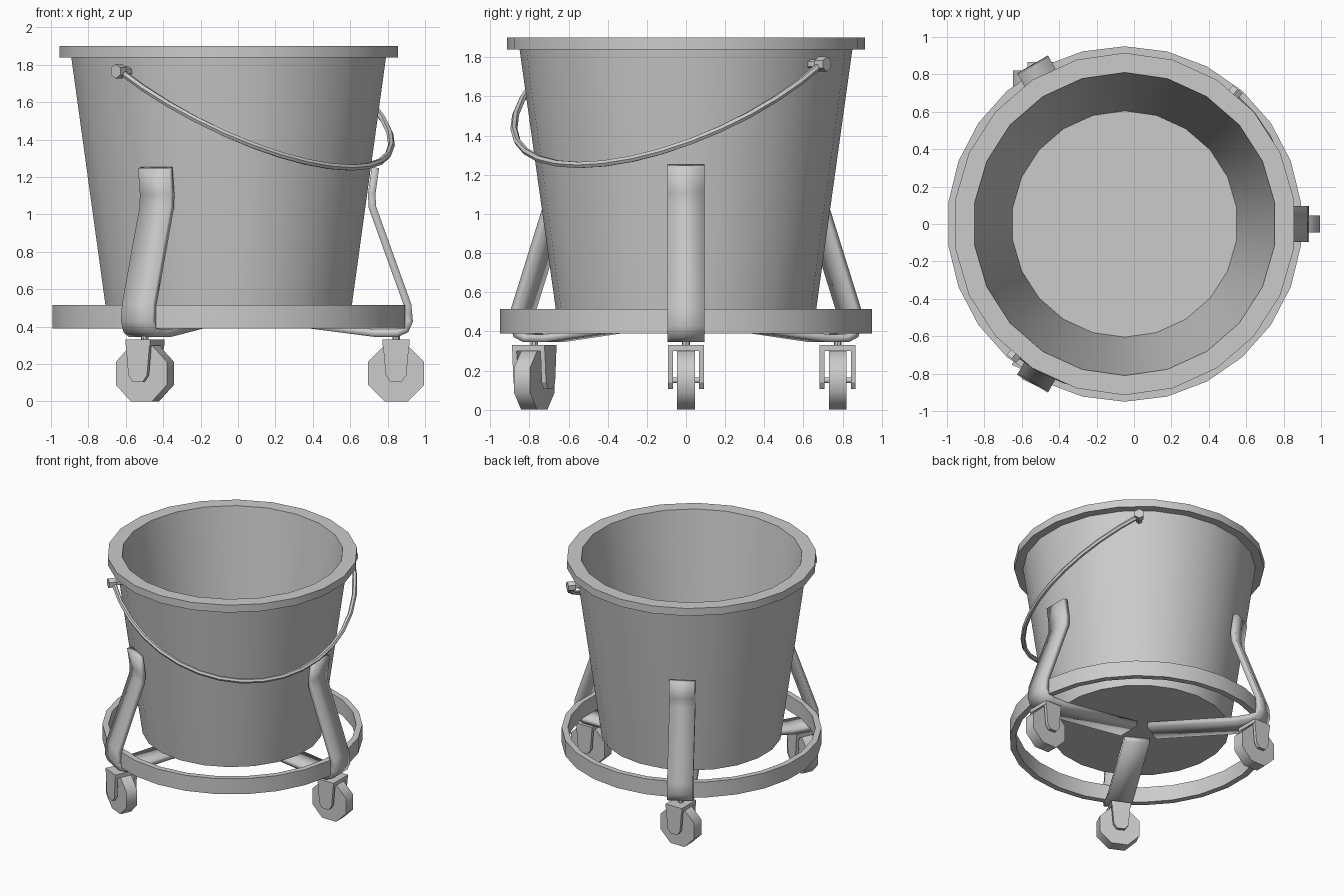
import bpy, bmesh, math
from mathutils import Matrix, Vector

cube = bpy.data.objects.get("Cube")
if cube:
    bpy.data.objects.remove(cube, do_unlink=True)

GREY = (0.6, 0.6, 0.6, 1)
steel = bpy.data.materials.new("brushed_steel_grey")
steel.use_nodes = True
steel.diffuse_color = GREY
steel.node_tree.nodes["Principled BSDF"].inputs["Base Color"].default_value = GREY

AXIS = Matrix.Translation((-0.05, 0, 0))  # bucket centre line


def finish(name, bm, matrix=AXIS, angle=30):
    bmesh.ops.recalc_face_normals(bm, faces=bm.faces[:])
    mesh = bpy.data.meshes.new(name)
    bm.to_mesh(mesh)
    bm.free()
    mesh.materials.append(steel)
    ob = bpy.data.objects.new(name, mesh)
    bpy.context.collection.objects.link(ob)
    ob.matrix_world = matrix
    bpy.ops.object.select_all(action="DESELECT")
    ob.select_set(True)
    bpy.context.view_layer.objects.active = ob
    bpy.ops.object.shade_smooth_by_angle(angle=math.radians(angle))
    return ob


def lathe(name, profile, sides, closed):
    """Spin a (radius, height) profile, with a vertex on the y axis."""
    bm = bmesh.new()
    verts = [bm.verts.new((0, r, z)) for r, z in profile]
    edges = [bm.edges.new(pair) for pair in zip(verts, verts[1:])]
    if closed:
        edges.append(bm.edges.new((verts[-1], verts[0])))
    bmesh.ops.spin(bm, geom=verts + edges, cent=(0, 0, 0), axis=(0, 0, 1),
                   angle=math.tau, steps=sides, use_duplicate=False)
    bmesh.ops.remove_doubles(bm, verts=bm.verts[:], dist=0.0005)
    return finish(name, bm)


def add_prism(bm, outline, y0, y1):
    """Extrude an (x, z) outline from y0 to y1."""
    face = bm.faces.new([bm.verts.new((x, y0, z)) for x, z in outline])
    new = bmesh.ops.extrude_face_region(bm, geom=[face])["geom"]
    moved = [v for v in new if isinstance(v, bmesh.types.BMVert)]
    bmesh.ops.translate(bm, verts=moved, vec=(0, y1 - y0, 0))


def add_rod(bm, start, end, radius, sides, turn=0):
    start, end = Vector(start), Vector(end)
    d = end - start
    m = (Matrix.Translation((start + end) / 2) @ d.to_track_quat("Z", "Y").to_matrix().to_4x4()
         @ Matrix.Rotation(turn, 4, "Z"))
    bmesh.ops.create_cone(bm, cap_ends=True, segments=sides, radius1=radius,
                          radius2=radius, depth=d.length, matrix=m)


# Bucket with flat rim, and the bumper ring around its foot
lathe("bucket", [(0, 0.475), (0.66, 0.475), (0.85, 1.84), (0.915, 1.84), (0.915, 1.9),
                 (0.81, 1.9), (0.605, 0.5), (0, 0.5)], 22, False)
lathe("bumper_ring", [(0.95, 0.39), (0.95, 0.515), (0.905, 0.515), (0.905, 0.39)], 26, True)


# Bent strap leg running under the bucket
def make_leg(name, angle):
    path = [(0.785, 1.25), (0.765, 1.11), (0.768, 1.04), (0.957, 0.515), (0.965, 0.43),
            (0.945, 0.385), (0.90, 0.365), (0.78, 0.365), (0.10, 0.453)]
    bm = bmesh.new()
    rows = [[bm.verts.new((r, y, z)) for y in (-0.095, 0.095)] for r, z in path]
    for a, b in zip(rows, rows[1:]):
        bm.faces.new((a[0], a[1], b[1], b[0]))
    ob = finish(name, bm, AXIS @ Matrix.Rotation(angle, 4, "Z"))
    strap = ob.modifiers.new("thickness", "SOLIDIFY")
    strap.thickness = 0.04
    strap.offset = 0
    strap.use_even_offset = True


# Swivel caster: fork and eight-sided wheel
def make_caster(name, angle, swivel):
    place = (AXIS @ Matrix.Translation((0.895 * math.cos(angle), 0.895 * math.sin(angle), 0))
             @ Matrix.Rotation(swivel, 4, "Z"))
    half = [(0.072, 0.33), (0.055, 0.14), (0.03, 0.105)]
    cheek = half + [(-x, z) for x, z in reversed(half)]
    bm = bmesh.new()
    for side in (-1, 1):
        add_prism(bm, cheek, side * 0.067, side * 0.092)
    add_prism(bm, [(-0.072, 0.3), (0.072, 0.3), (0.072, 0.33), (-0.072, 0.33)], -0.092, 0.092)
    add_rod(bm, (0, 0, 0.32), (0, 0, 0.36), 0.02, 8)
    finish(name + "_fork", bm, place)

    bm = bmesh.new()
    add_rod(bm, (0, -0.045, 0.15), (0, 0.045, 0.15), 0.15 / math.cos(math.pi / 8), 8, math.pi / 8)
    add_rod(bm, (0, -0.08, 0.15), (0, 0.08, 0.15), 0.015, 8)
    finish(name + "_wheel", bm, place, 50)


for label, degrees, swivel in (("left", 0, 0), ("back_right", 120, 0), ("front_right", 240, -25)):
    make_leg(label + "_leg", math.radians(degrees))
    make_caster(label + "_caster", math.radians(degrees), math.radians(swivel))

# Handle pegs on opposite sides of the bucket
TILT = math.radians(50)
u = Vector((math.cos(TILT), math.sin(TILT), 0))
v = Vector((math.sin(TILT), -math.cos(TILT), 0))
up = Vector((0, 0, 1))
for label, side in (("back", 1), ("front", -1)):
    bm = bmesh.new()
    for inner, radius in ((0.82, 0.025), (0.885, 0.038)):
        add_rod(bm, u * side * inner + up * 1.765, u * side * 0.94 + up * 1.765, radius, 6)
    finish(label + "_handle_peg", bm)

# Wire handle hanging down against the bucket
bm = bmesh.new()
rings = []
STEPS, SIDES = 18, 6
for i in range(STEPS + 1):
    t = math.pi * i / STEPS
    c, s = math.cos(t), math.sin(t)
    centre = u * 0.9 * c + v * 0.85 * s + up * (1.765 - 0.515 * s)
    tangent = (-u * 0.9 * s + v * 0.85 * c - up * 0.515 * c).normalized()
    across = tangent.cross(up).normalized()
    lift = across.cross(tangent)
    rings.append([bm.verts.new(centre + 0.018 * (across * math.cos(k) + lift * math.sin(k)))
                  for k in (math.tau * j / SIDES for j in range(SIDES))])
for a, b in zip(rings, rings[1:]):
    for j in range(SIDES):
        k = (j + 1) % SIDES
        bm.faces.new((a[j], a[k], b[k], b[j]))
bm.faces.new(rings[0])
bm.faces.new(rings[-1])
finish("wire_handle", bm)
